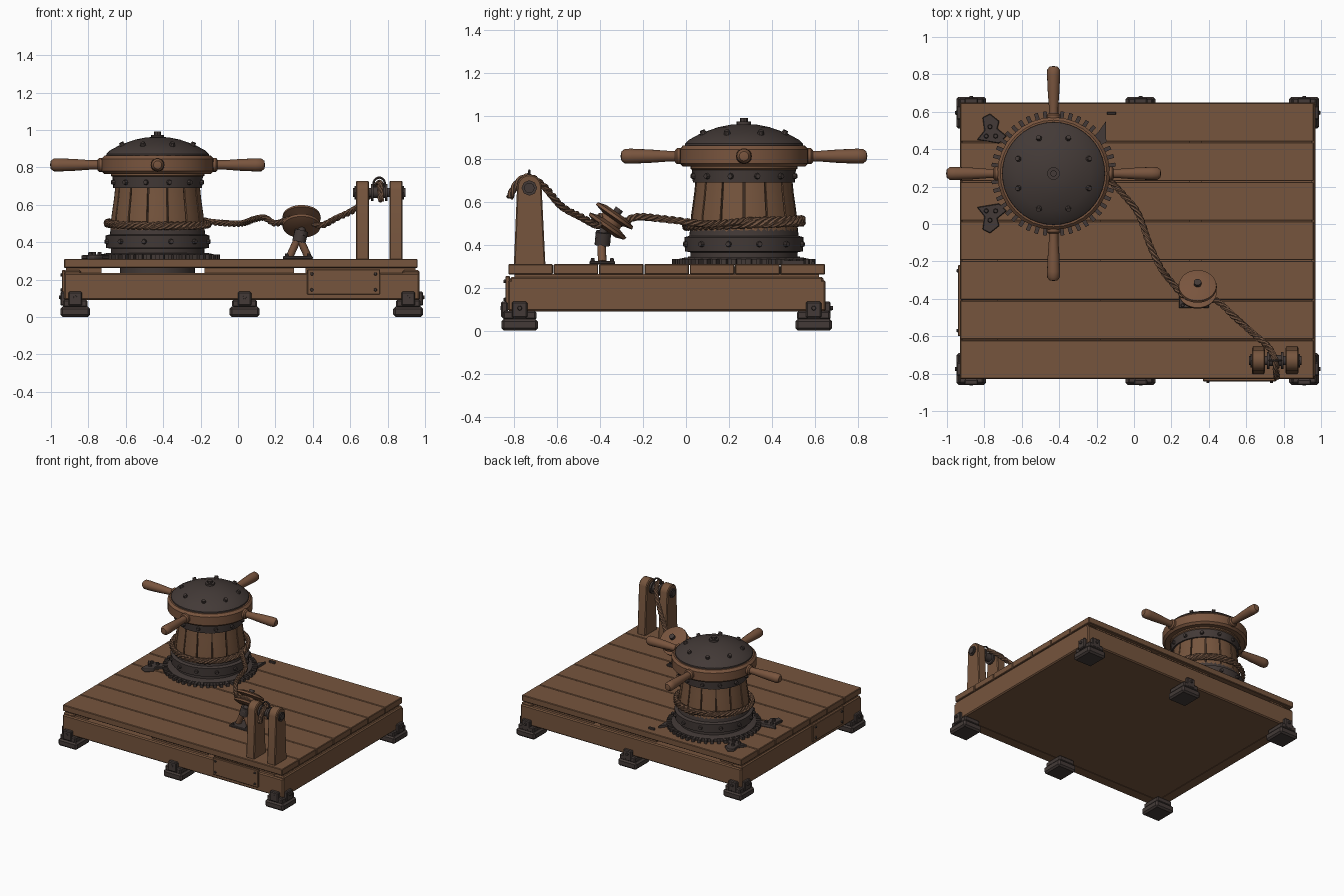
import bpy, bmesh
from math import sin, cos, pi, tau, radians
from mathutils import Vector, Matrix

if "Cube" in bpy.data.objects:
    bpy.data.objects.remove(bpy.data.objects["Cube"], do_unlink=True)


def material(name, r, g, b):
    mat = bpy.data.materials.new(name)
    mat.use_nodes = True
    mat.diffuse_color = (r, g, b, 1)
    mat.node_tree.nodes["Principled BSDF"].inputs["Base Color"].default_value = (r, g, b, 1)
    return mat


WOOD = material("brown wood", .18, .09, .047)
TRIM = material("reddish wood", .19, .09, .048)
IRON = material("dark iron", .056, .042, .038)
ROPE = material("rope brown", .165, .088, .052)
SEAM = material("dark seam wood", .045, .025, .016)
made = []


def finish(bm, name, mat, bevel=0):
    bmesh.ops.recalc_face_normals(bm, faces=bm.faces)
    mesh = bpy.data.meshes.new(name)
    bm.to_mesh(mesh)
    bm.free()
    mesh.materials.append(mat)
    ob = bpy.data.objects.new(name, mesh)
    bpy.context.collection.objects.link(ob)
    if bevel:
        mod = ob.modifiers.new("soft edges", "BEVEL")
        mod.width = bevel
        mod.segments = 1
    made.append(ob)
    return ob


def box(name, xs, ys, zs, mat, bevel=.006):
    lo, hi = Vector((xs[0], ys[0], zs[0])), Vector((xs[1], ys[1], zs[1]))
    bm = bmesh.new()
    place = Matrix.Translation((lo + hi) / 2) @ Matrix.Diagonal((*(hi - lo), 1))
    bmesh.ops.create_cube(bm, size=1, matrix=place)
    return finish(bm, name, mat, bevel)


def aim(origin, direction):
    turn = Vector(direction).to_track_quat("Z", "Y").to_matrix().to_4x4()
    return Matrix.Translation(origin) @ turn


def lathe(name, profile, mat, place, segs=40, start=0, sweep=tau, closed=False):
    """Turn (radius, height) points about the local z axis."""
    bm = bmesh.new()
    full = sweep == tau
    rings = []
    for i in range(segs if full else segs + 1):
        a = start + sweep * i / segs
        rings.append([bm.verts.new(place @ Vector((r * cos(a), r * sin(a), z))) for r, z in profile])
    pairs = list(zip(rings, rings[1:])) + ([(rings[-1], rings[0])] if full else [])
    n = len(profile)
    for a, b in pairs:
        for j in range(n if closed else n - 1):
            k = (j + 1) % n
            bm.faces.new((a[j], b[j], b[k], a[k]))
    if not full:
        bm.faces.new(rings[0])
        bm.faces.new(rings[-1])
    bmesh.ops.remove_doubles(bm, verts=bm.verts, dist=.0001)
    return finish(bm, name, mat)


def rod(name, p, q, r, mat, segs=16):
    p, q = Vector(p), Vector(q)
    h = (q - p).length
    return lathe(name, [(0, 0), (r, 0), (r, h), (0, h)], mat, aim(p, q - p), segs)


def bolts(name, spots, r=.014, h=.022):
    bm = bmesh.new()
    for pos, direction in spots:
        bmesh.ops.create_cone(bm, cap_ends=True, segments=8, radius1=r, radius2=r * .7,
                              depth=h, matrix=aim(pos, direction))
    return finish(bm, name, IRON)


def prism(name, outline, depth, mat, bevel=.004):
    bm = bmesh.new()
    face = bm.faces.new([bm.verts.new(p) for p in outline])
    new = bmesh.ops.extrude_face_region(bm, geom=[face])["geom"]
    bmesh.ops.translate(bm, vec=depth, verts=[v for v in new if isinstance(v, bmesh.types.BMVert)])
    return finish(bm, name, mat, bevel)


# Platform: planks, frame beams, joists and floor
L, R, F, B = -.93, .96, -.83, .65
step = (B - F) / 7
for i in range(7):
    y = F + i * step
    box("deck_plank", (L, R), (y + .002, y + step - .002), (.262, .31), WOOD, .004)
for name, ys in (("front_beam", (F, F + .09)), ("back_beam", (B - .09, B))):
    box(name, (L, R + .01), ys, (.09, .236), WOOD, .008)
for name, xs in (("right_beam", (L, L + .09)), ("left_beam", (R - .08, R + .01))):
    box(name, xs, (F + .01, B - .01), (.09, .25), WOOD, .008)
for xs in ((L + .01, -.73), (-.18, .3), (.36, R - .01)):
    box("joist", xs, (F + .03, B - .03), (.2, .264), WOOD, 0)
box("floor_panel", (L + .02, R - .02), (F + .02, B - .02), (.092, .11), WOOD, 0)

# Bolted cover panels on the front and the right side
box("front_cover_panel", (.37, .76), (F - .012, F + .01), (.12, .255), WOOD, .004)
bolts("front_panel_bolts", [((x, F - .014, z), (0, -1, 0)) for x in (.395, .735) for z in (.145, .23)], .01, .012)
box("side_cover_panel", (L - .012, L + .01), (-.6, -.22), (.12, .25), WOOD, .004)
bolts("side_panel_bolts", [((L - .014, y, z), (-1, 0, 0)) for y in (-.57, -.25) for z in (.145, .225)], .01, .012)

# Feet with clamp brackets
for x in (-.87, .035, .91):
    for s, edge in ((-1, F), (1, B)):
        yc = edge - s * .055
        box("foot", (x - .08, x + .08), (yc - .085, yc + .085), (0, .055), IRON, .012)
        box("foot_cap", (x - .066, x + .066), (yc - .078, yc + .078), (.05, .092), IRON, .008)
        out = edge + s * .012
        box("foot_clamp", (x - .036, x + .036), (out - .02, out + .012), (.06, .135), IRON, .006)
        bolts("foot_bolt", [((x, out + s * .012, .105), (0, s, 0))], .013, .02)
        if abs(x) > .5:
            d = 1 if x > 0 else -1
            side = (R + .01 if d > 0 else L) + d * .006
            box("foot_side_clamp", (side - .014, side + .014), (yc - .036, yc + .036), (.06, .135), IRON, .006)
            bolts("foot_side_bolt", [((side + d * .014, yc, .105), (d, 0, 0))], .013, .016)

# Capstan base: toothed ring, hidden hub and riveted iron collar
C = Vector((-.43, .27, 0))
AT = Matrix.Translation(C)


def around(r, z, a):
    return C + Vector((r * cos(a), r * sin(a), z))


rod("hub_under_deck", around(0, .2, 0), around(0, .3, 0), .2, IRON, 32)
lathe("gear_ring", [(0, .305), (.3, .305), (.3, .335), (.27, .342), (0, .342)], IRON, AT, 48)
bm = bmesh.new()
for i in range(44):
    turn = AT @ Matrix.Rotation(tau * i / 44, 4, "Z") @ Matrix.Translation((.312, 0, .321))
    bmesh.ops.create_cube(bm, size=1, matrix=turn @ Matrix.Diagonal((.045, .021, .024, 1)))
finish(bm, "gear_teeth", IRON)
lathe("iron_collar", [(.25, .335), (.25, .365), (.275, .37), (.278, .435), (.255, .442),
                      (.25, .48), (0, .48)], IRON, AT, 48)

# Barrel of separate staves over a dark core
lathe("barrel_core", [(.24, .46), (.218, .7), (.22, .78)], SEAM, AT)
for i in range(14):
    gap = .018
    lathe("barrel_stave", [(.225, .46), (.252, .46), (.246, .54), (.232, .64), (.226, .7), (.2, .7)],
          WOOD, AT, 4, tau * i / 14 + gap, tau / 14 - 2 * gap, True)
lathe("upper_iron_band", [(.21, .69), (.238, .69), (.242, .75), (.21, .75)], IRON, AT)
lathe("barrel_neck", [(.235, .745), (.25, .755), (.25, .78)], WOOD, AT)
for name, r, z in (("collar_rivets", .28, .403), ("upper_band_rivets", .244, .72)):
    ring = [tau * (i + .5) / 12 for i in range(12)]
    bolts(name, [(around(r, z, a), (cos(a), sin(a), 0)) for a in ring], .016, .022)

# Capstan head: wooden rim, domed iron cap and bolts
lathe("head_rim", [(.2, .765), (.285, .765), (.301, .78), (.301, .845), (.285, .862), (.2, .862)], TRIM, AT, 32)
lathe("domed_cap", [(.275, .855), (.274, .872), (.255, .89), (.2, .92), (.12, .948), (.06, .96), (0, .963)], IRON, AT, 40)
eighths = [tau * (i + .5) / 8 for i in range(8)]
bolts("cap_bolts", [(around(.205, .921, a), (.45 * cos(a), .45 * sin(a), 1)) for a in eighths], .018, .026)
rod("cap_knob_base", around(0, .95, 0), around(0, .974, 0), .034, IRON)
rod("cap_knob", around(0, .97, 0), around(0, .992, 0), .018, IRON, 8)

# Four push bars
for i in range(4):
    a = i * pi / 2
    place = aim(around(.285, .813, a), (cos(a), sin(a), 0))
    lathe("bar_socket", [(0, 0), (.037, 0), (.037, .028), (.028, .036), (0, .036)], TRIM, place, 16)
    lathe("push_bar", [(.025, .02), (.025, .07), (.031, .15), (.035, .24), (.034, .27), (.022, .286), (0, .29)],
          TRIM, place, 16)

# Pawl plates beside the gear
pawl = [(-.84, .18), (-.72, .16), (-.68, .2), (-.73, .24), (-.72, .28), (-.77, .32), (-.81, .3), (-.8, .23)]
for s in (1, -1):
    prism("pawl_plate", [(x, C.y + s * y, .308) for x, y in pawl], (0, 0, .022), IRON)
    bolts("pawl_bolts", [((x, C.y + s * y, .335), (0, 0, 1)) for x, y in ((-.77, .25), (-.74, .2), (-.79, .2))])
prism("stop_plate", [(-.15, .55, .308), (-.15, .44, .308), (-.22, .45, .308)], (0, 0, .02), IRON, 0)
box("deck_staple", (-.145, -.095), (.585, .6), (.305, .325), IRON, .003)

# Tilted guide pulley on a forked stand
hub, tilt = Vector((.34, -.35, .51)), Vector((0, .57, .82)).normalized()
lathe("pulley", [(0, -.05), (.06, -.05), (.1, -.036), (.103, -.022), (.055, -.008), (.055, .012),
                 (.103, .024), (.1, .038), (.06, .05), (0, .05)], TRIM, aim(hub, tilt), 32)
rod("pulley_axle", hub - tilt * .1, hub + tilt * .07, .02, IRON)
box("stand_plate", (.24, .4), (-.45, -.33), (.308, .325), IRON, .004)
rod("stand_socket", (.325, -.39, .4), hub - tilt * .06, .036, IRON)
for x in (.275, .375):
    rod("stand_leg", (x, -.39, .32), (.325, -.395, .43), .02, TRIM, 12)
bolts("stand_bolts", [((x, y, .33), (0, 0, 1)) for x in (.26, .38) for y in (-.435, -.345)], .011, .016)

# Roller posts with rounded tops
arc = [radians(12 + 156 * i / 10) for i in range(11)]
outline = [(-.802, .305), (-.655, .305)] + [(-.73 + .058 * cos(a), .668 + .06 * sin(a)) for a in arc]
for x in (.63, .81):
    prism("roller_post", [(x, y, z) for y, z in outline], (.07, 0, 0), WOOD, .006)
rod("roller_axle", (.615, -.73, .665), (.895, -.73, .665), .024, IRON)
rod("roller", (.715, -.73, .665), (.795, -.73, .665), .03, IRON)
for x in (.71, .785):
    rod("roller_flange", (x, -.73, .665), (x + .015, -.73, .665), .045, IRON, 20)
for x in (.622, .874):
    rod("axle_collar", (x, -.73, .665), (x + .014, -.73, .665), .036, IRON, 8)
lathe("rope_guide_ring", [(.03 + .006 * cos(tau * i / 8), .006 * sin(tau * i / 8)) for i in range(8)],
      IRON, aim((.755, -.73, .715), (0, 1, 0)), 20, closed=True)

# Rope: wound round the barrel, past the pulley and over the roller
knots = []
for i in range(57):
    wind = i / 56
    a = (1 - wind) * 2.3 * tau
    knots.append(around(.27, .49 + .02 * wind + .012 * sin(a), a))
knots += [Vector(p) for p in (
    (-.06, .16, .5), (.02, .06, .5), (.08, -.1, .52), (.14, -.23, .53), (.2, -.31, .5),
    (.27, -.385, .52), (.35, -.4, .53), (.44, -.41, .49), (.53, -.49, .53), (.63, -.58, .58),
    (.72, -.66, .67), (.755, -.73, .715), (.76, -.785, .69), (.765, -.825, .61), (.77, -.847, .52))]
path = []
for a, b, c, d in zip(knots, knots[1:], knots[2:], knots[3:]):
    n = max(2, round((c - b).length / .009))
    for k in range(n):
        t = k / n
        path.append(.5 * (2 * b + (c - a) * t + (2 * a - 5 * b + 4 * c - d) * t * t
                          + (3 * b - a - 3 * c + d) * t ** 3))
path.append(knots[-1])
for strand in range(3):
    curve = bpy.data.curves.new("rope_strand", "CURVE")
    curve.dimensions = "3D"
    curve.bevel_depth, curve.bevel_resolution, curve.use_fill_caps = .0095, 1, True
    spline = curve.splines.new("POLY")
    spline.points.add(len(path) - 2)
    run = 0
    for i, point in enumerate(spline.points):
        tangent = path[i + 1] - path[i]
        side = tangent.cross(Vector((0, 0, 1))).normalized()
        up = side.cross(tangent).normalized()
        a = tau * (strand / 3 + run / .11)
        point.co = (*(path[i] + (side * cos(a) + up * sin(a)) * .009), 1)
        run += tangent.length
    curve.materials.append(ROPE)
    ob = bpy.data.objects.new("rope_strand", curve)
    bpy.context.collection.objects.link(ob)
    made.append(ob)

# Mesh the rope and smooth the round parts
bpy.ops.object.select_all(action="DESELECT")
for ob in made:
    ob.select_set(True)
bpy.context.view_layer.objects.active = made[-1]
bpy.ops.object.convert(target="MESH")
bpy.ops.object.shade_smooth_by_angle(angle=radians(35))
